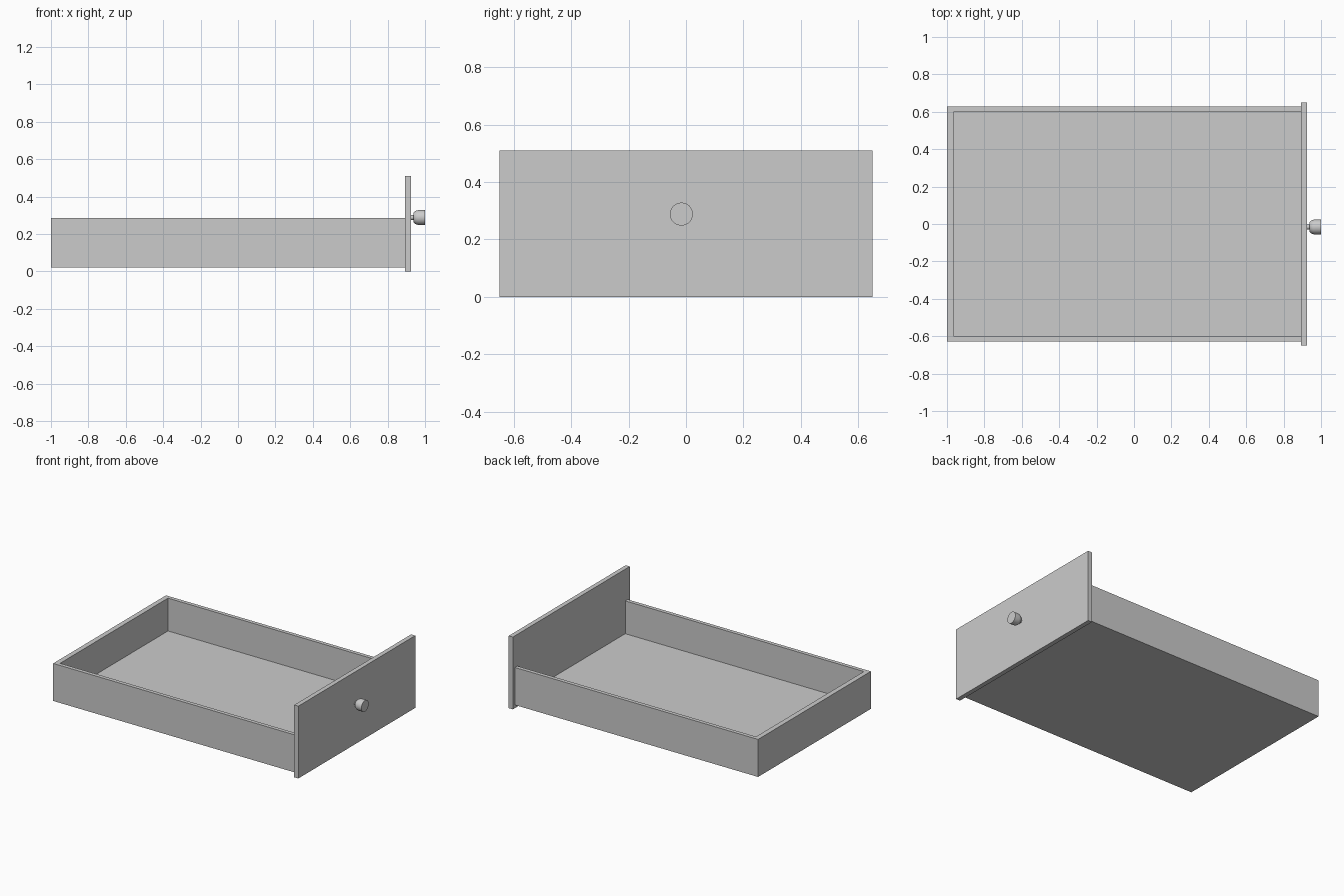
import bpy, math

if "Cube" in bpy.data.objects:
    bpy.data.objects.remove(bpy.data.objects["Cube"])


def box(name, lo, hi):
    """Axis-aligned box between two corners."""
    centre = [(a + b) / 2 for a, b in zip(lo, hi)]
    bpy.ops.mesh.primitive_cube_add(size=1, location=centre)
    ob = bpy.context.object
    ob.name = name
    ob.scale = [b - a for a, b in zip(lo, hi)]
    bpy.ops.object.transform_apply(location=False, rotation=False, scale=True)
    return ob


def lathe(name, profile, centre, sides=32):
    """Turn an (x, radius) profile around the x axis."""
    verts, faces = [], []
    for x, r in profile:
        for i in range(sides):
            a = 2 * math.pi * i / sides
            verts.append((x, r * math.cos(a), r * math.sin(a)))
    for k in range(len(profile) - 1):
        for i in range(sides):
            j = (i + 1) % sides
            a, b = k * sides, (k + 1) * sides
            faces.append((a + i, b + i, b + j, a + j)[::-1])
    last = (len(profile) - 1) * sides
    faces.append(tuple(reversed(range(sides))))
    faces.append(tuple(range(last, last + sides)))
    mesh = bpy.data.meshes.new(name)
    mesh.from_pydata(verts, [], faces)
    ob = bpy.data.objects.new(name, mesh)
    ob.location = centre
    bpy.context.collection.objects.link(ob)
    bpy.ops.object.select_all(action='DESELECT')
    ob.select_set(True)
    bpy.context.view_layer.objects.active = ob
    return ob


# Tray: floor, two sides and back in one piece, open towards the front panel
tray = box("drawer_tray", (-1.0, -0.627, 0.022), (0.893, 0.627, 0.286))
cutter = box("tray_cutter", (-0.965, -0.60, 0.055), (1.1, 0.60, 0.5))
cutter.hide_render = True
cutter.display_type = 'WIRE'
cut = tray.modifiers.new("hollow", 'BOOLEAN')
cut.operation = 'DIFFERENCE'
cut.solver = 'EXACT'
cut.object = cutter
bpy.context.view_layer.objects.active = tray
bpy.ops.object.modifier_apply(modifier=cut.name)
bpy.data.objects.remove(cutter)

# Front panel, overhanging the tray all round
box("front_panel", (0.893, -0.65, 0.0), (0.925, 0.65, 0.509))

# Turned knob: thin stem, rounded head, flat end
profile = [(0.922, 0.013), (0.938, 0.013), (0.938, 0.024), (0.942, 0.029),
           (0.948, 0.034), (0.956, 0.038), (0.966, 0.040), (1.0, 0.040)]
lathe("knob", profile, (0, -0.016, 0.288))
bpy.ops.object.shade_smooth_by_angle(angle=math.radians(35))
